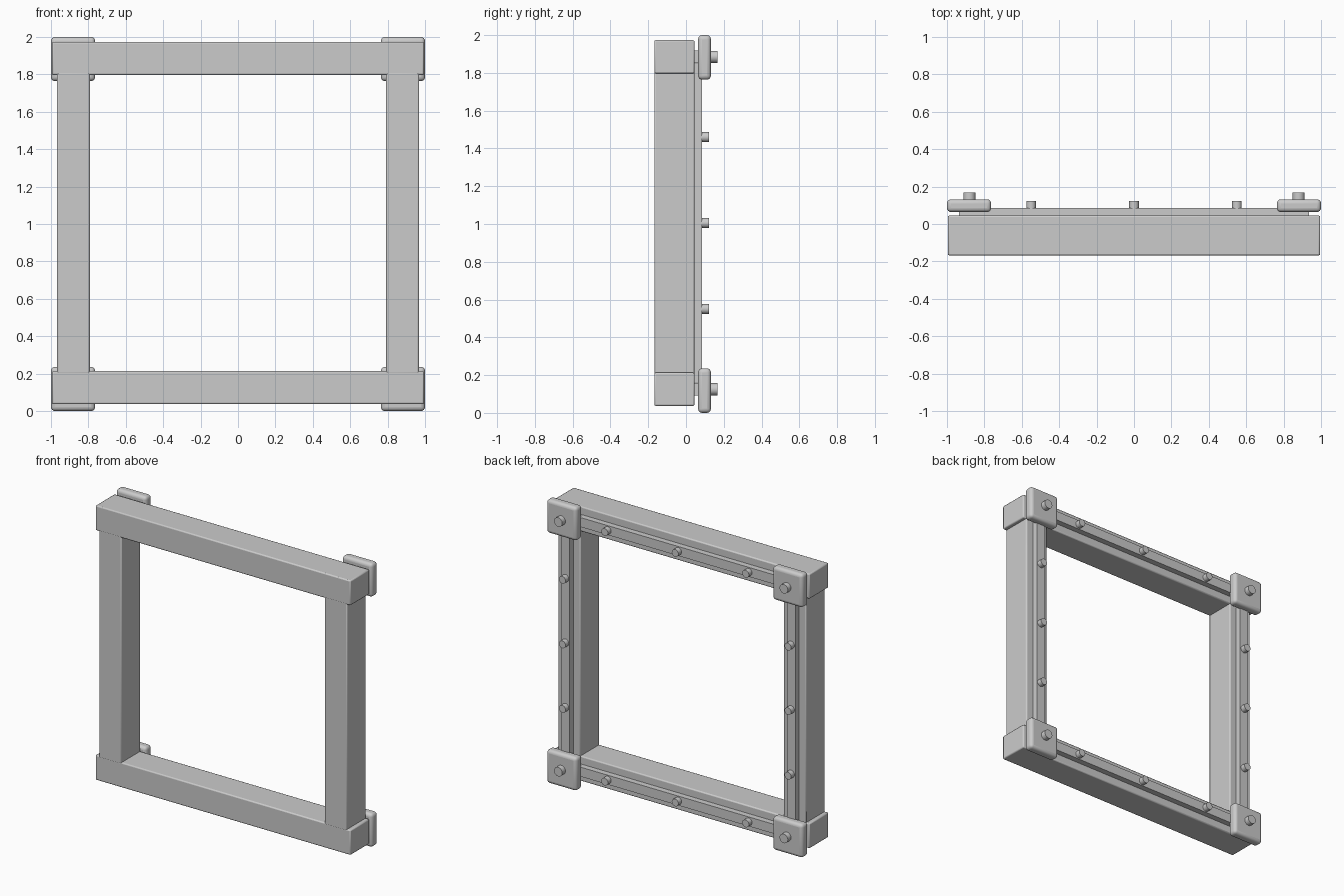
import bpy
import math

old = bpy.data.objects.get("Cube")
if old:
    bpy.data.objects.remove(old, do_unlink=True)

grey = bpy.data.materials.new("plain grey")
grey.use_nodes = True
colour = (0.6, 0.6, 0.6, 1)
grey.diffuse_color = colour
grey.node_tree.nodes["Principled BSDF"].inputs["Base Color"].default_value = colour


def finish(name, bevel, segments):
    ob = bpy.context.object
    ob.name = name
    ob.data.materials.append(grey)
    bpy.ops.object.transform_apply(location=False, rotation=True, scale=True)
    if bevel:
        mod = ob.modifiers.new("rounded edges", "BEVEL")
        mod.width = bevel
        mod.segments = segments
    bpy.ops.object.shade_smooth_by_angle(angle=math.radians(35))


def box(name, low, high, bevel=0.0, segments=2):
    centre = [(a + b) / 2 for a, b in zip(low, high)]
    bpy.ops.mesh.primitive_cube_add(size=1, location=centre)
    bpy.context.object.scale = [b - a for a, b in zip(low, high)]
    finish(name, bevel, segments)


def peg(name, x, z, y0, y1, radius):
    bpy.ops.mesh.primitive_cylinder_add(
        vertices=24, radius=radius, depth=y1 - y0,
        location=(x, (y0 + y1) / 2, z), rotation=(math.pi / 2, 0, 0))
    finish(name, 0, 1)


FRONT, BACK, RAIL = -0.168, 0.045, 0.086
MID, REACH, HALF = 1.005, 0.88, 0.033

# Main frame: long beams above and below, posts between them
for side, label in ((-1, "lower"), (1, "upper")):
    z = MID + side * REACH
    box(label + "_beam", (-0.995, FRONT, z - 0.088), (0.995, BACK, z + 0.088), 0.008)
    box(label + "_rail", (-0.935, BACK - 0.005, z - HALF), (0.935, RAIL, z + HALF))
    for x in (-0.55, 0, 0.55):
        peg(label + "_rail_peg", x, z, RAIL - 0.01, 0.122, 0.026)

for side, label in ((-1, "right"), (1, "left")):
    x = side * REACH
    box(label + "_post", (x - 0.088, FRONT, 0.2), (x + 0.088, BACK, 1.81), 0.008)
    box(label + "_rail", (x - HALF, BACK - 0.005, 0.16), (x + HALF, RAIL, 1.85))
    for step in (-1, 0, 1):
        peg(label + "_rail_peg", x, MID + step * 0.455, RAIL - 0.01, 0.122, 0.026)

    # Rounded corner plates with a peg in each
    for end, place in ((-1, "lower"), (1, "upper")):
        z = MID + end * REACH
        cx = side * 0.882
        cz = 1 + end * 0.882
        box(f"{place}_{label}_corner_plate", (cx - 0.118, 0.064, cz - 0.118),
            (cx + 0.118, 0.132, cz + 0.118), 0.022, 4)
        peg(f"{place}_{label}_corner_peg", x, z, 0.12, 0.168, 0.032)
